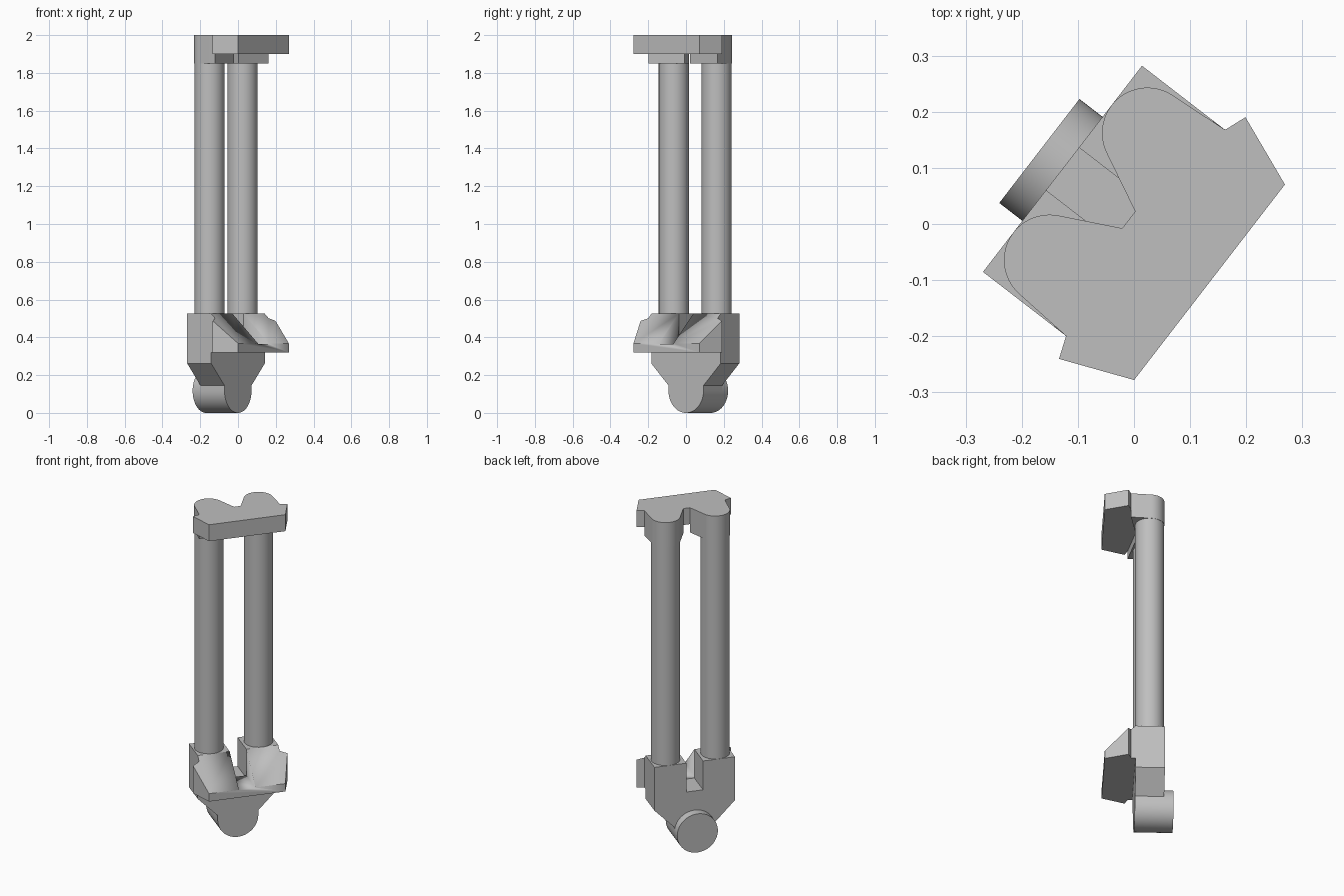
import bpy, bmesh, math
from mathutils import Vector

if "Cube" in bpy.data.objects:
    bpy.data.objects.remove(bpy.data.objects["Cube"])

YAW = math.radians(52.35)      # whole assembly is turned about z
TUBE_X, TUBE_Y, TUBE_R = 0.143, 0.08, 0.08
AXLE_R, DEPTH, BLOCK_TOP = 0.117, 0.161, 0.525

grey = bpy.data.materials.new("plain grey")
grey.use_nodes = True
grey.diffuse_color = (0.52, 0.52, 0.52, 1)
grey.node_tree.nodes["Principled BSDF"].inputs["Base Color"].default_value = grey.diffuse_color


def finish(name, bm):
    """Turn a bmesh into a turned, shaded object."""
    bmesh.ops.recalc_face_normals(bm, faces=bm.faces)
    mesh = bpy.data.meshes.new(name)
    bm.to_mesh(mesh)
    bm.free()
    mesh.materials.append(grey)
    obj = bpy.data.objects.new(name, mesh)
    bpy.context.collection.objects.link(obj)
    obj.rotation_euler.z = YAW
    bpy.ops.object.select_all(action='DESELECT')
    obj.select_set(True)
    bpy.context.view_layer.objects.active = obj
    bpy.ops.object.shade_smooth_by_angle(angle=math.radians(25))
    return obj


def prism(outline, low, high, upright=False):
    """Extrude an outline along z, or along y when upright."""
    bm = bmesh.new()
    place = (lambda p: (p[0], low, p[1])) if upright else (lambda p: (p[0], p[1], low))
    face = bm.faces.new([bm.verts.new(place(p)) for p in outline])
    new = bmesh.ops.extrude_face_region(bm, geom=[face])["geom"]
    move = Vector((0, high - low, 0)) if upright else Vector((0, 0, high - low))
    bmesh.ops.translate(bm, vec=move, verts=[v for v in new if isinstance(v, bmesh.types.BMVert)])
    return bm


def arc(cx, cy, r, start, end, steps):
    return [(cx + r * math.cos(start + (end - start) * i / steps),
             cy + r * math.sin(start + (end - start) * i / steps)) for i in range(steps + 1)]


def mirror(points):
    return [(-x, y) for x, y in reversed(points)]


def tangent(point, side):
    """Angle on the tube circle where a line from the point touches it."""
    dx, dy = point[0] - TUBE_X, point[1] - TUBE_Y
    return math.atan2(dy, dx) + side * math.acos(TUBE_R / math.hypot(dx, dy))


# Lower block: round foot, sloping shoulders and a central slot
right = [(AXLE_R, 0.145), (0.232, 0.262), (0.232, BLOCK_TOP), (0.048, BLOCK_TOP), (0.048, 0.35)]
foot = arc(0, AXLE_R, AXLE_R, math.pi, 2 * math.pi, 32)
finish("lower_block", prism(foot + right + mirror(right), 0, DEPTH, True))

# Axle stub behind the block
finish("axle_stub", prism(arc(0, AXLE_R, AXLE_R, 0, 2 * math.pi, 64)[:-1], DEPTH - 0.02, 0.213, True))

# Sloping front wedge with a lip, slotted in the middle
corner = (0.232, -0.026)
front = [(0.22, -0.17), (0.272, -0.041), corner]
wedge_side = front + [(0.232, 0.0)]
bm = prism(wedge_side + mirror(wedge_side), 0.32, BLOCK_TOP)
cut = bmesh.ops.bisect_plane(bm, geom=bm.verts[:] + bm.edges[:] + bm.faces[:],
                             plane_co=(0, -0.17, 0.368), plane_no=(0, -0.157, 0.17),
                             clear_outer=True)["geom_cut"]
bmesh.ops.holes_fill(bm, edges=[e for e in cut if isinstance(e, bmesh.types.BMEdge)])
wedge = finish("front_wedge", bm)
slot = [(-0.048, -0.3), (0.048, -0.3), (0.048, 0.1), (-0.048, 0.1)]
cutter = finish("slot_cutter", prism(slot, 0.366, 0.7))
cutter.hide_render = True
mod = wedge.modifiers.new("slot", 'BOOLEAN')
mod.operation, mod.solver, mod.object = 'DIFFERENCE', 'EXACT', cutter
bpy.context.view_layer.objects.active = wedge
bpy.ops.object.modifier_apply(modifier=mod.name)
bpy.data.objects.remove(cutter)

# Top plate wrapping both tubes, with a notch between them
notch = (0.019, 0.012)
wrap = arc(TUBE_X, TUBE_Y, TUBE_R + 0.001, tangent(corner, 1),
           tangent(notch, -1) % (2 * math.pi), 28)
half = front + wrap + [notch]
finish("top_plate", prism(half + mirror(half), 1.9, 2.0))

# Tubes and the brackets under the plate
for name, sign in (("left", 1), ("right", -1)):
    circle = arc(sign * TUBE_X, TUBE_Y, TUBE_R, 0, 2 * math.pi, 48)[:-1]
    finish(name + "_tube", prism(circle, BLOCK_TOP - 0.01, 1.95))
    bracket = [corner] + wrap + [notch]
    finish(name + "_bracket", prism(bracket if sign > 0 else mirror(bracket), 1.85, 1.9))
